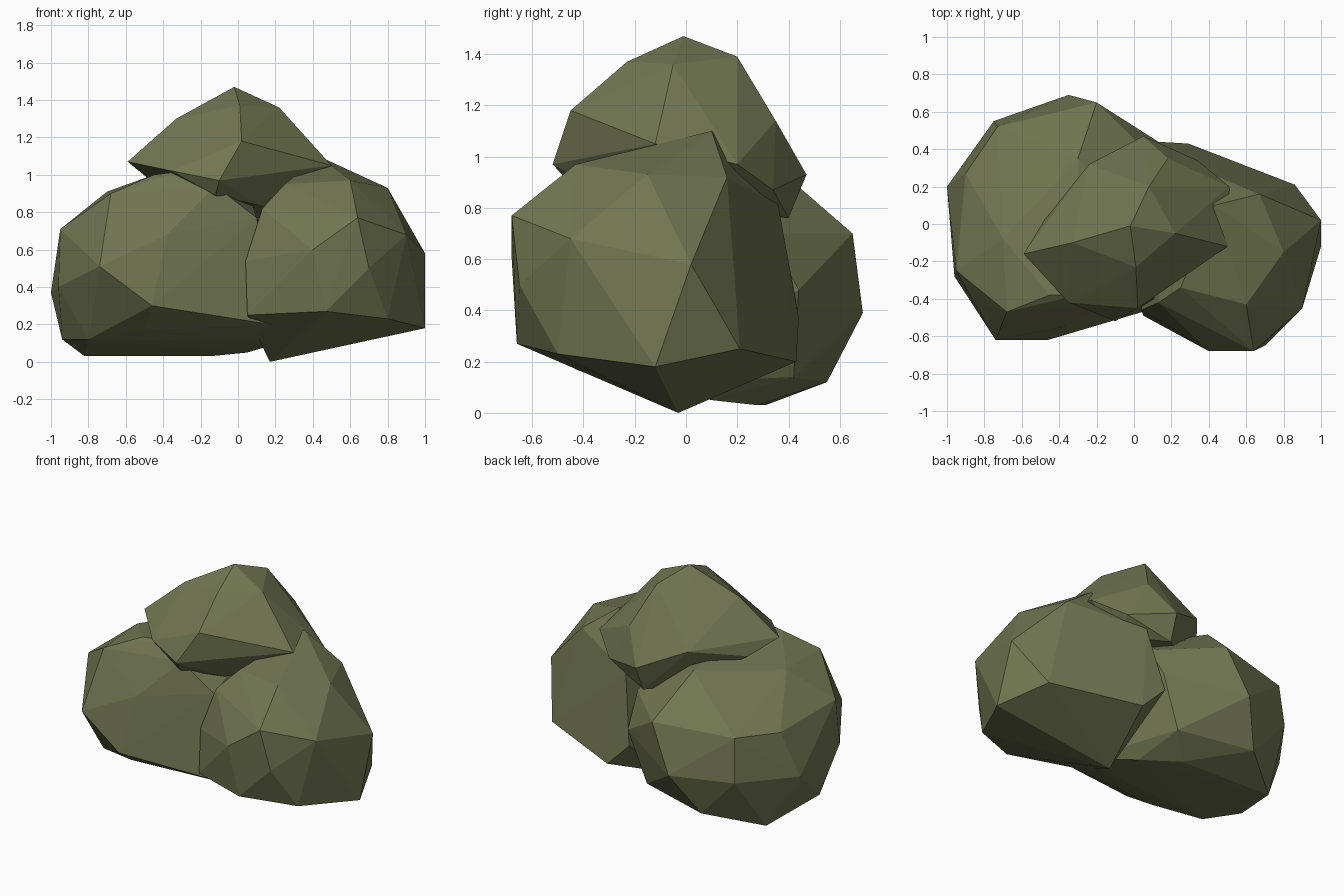
import bpy, bmesh

# One flat olive green for the whole bush
olive = bpy.data.materials.new("olive_green")
olive.diffuse_color = (0.165, 0.182, 0.082, 1.0)


def faceted_clump(name, corners):
    """Low-poly clump: the convex shell around its main corner points."""
    bm = bmesh.new()
    for p in corners:
        bm.verts.new(p)
    bmesh.ops.convex_hull(bm, input=bm.verts[:])
    bmesh.ops.delete(bm, geom=[v for v in bm.verts if not v.link_faces], context='VERTS')
    bmesh.ops.recalc_face_normals(bm, faces=bm.faces[:])
    for f in bm.faces:
        f.smooth = False
    mesh = bpy.data.meshes.new(name)
    bm.to_mesh(mesh)
    bm.free()
    mesh.materials.append(olive)
    obj = bpy.data.objects.new(name, mesh)
    bpy.context.collection.objects.link(obj)
    return obj


# Large left clump, reaching furthest back
faceted_clump("left_clump", [
    (-0.82, 0.31, 0.03), (-0.15, 0.28, 0.03), (0.05, 0.10, 0.05),      # underside
    (-0.80, -0.30, 0.12), (-0.50, -0.43, 0.17), (-0.94, -0.09, 0.12),
    (-0.50, 0.55, 0.12), (0.00, 0.42, 0.14), (0.25, -0.20, 0.11),
    (0.18, -0.43, 0.20), (-0.46, -0.62, 0.30),
    (-1.00, 0.20, 0.37), (-0.96, -0.28, 0.40), (-0.35, 0.69, 0.39),    # waist
    (-0.74, -0.62, 0.51), (-0.75, 0.55, 0.39), (0.13, 0.44, 0.48),
    (-0.95, -0.25, 0.71), (-0.80, -0.43, 0.72), (-0.38, -0.55, 0.68),  # shoulder
    (0.10, -0.40, 0.77), (-0.20, 0.65, 0.70), (-0.90, 0.27, 0.67),
    (-0.73, 0.52, 0.68), (0.14, 0.32, 0.70),
    (-0.68, -0.47, 0.90), (-0.70, -0.08, 0.91), (-0.45, -0.38, 1.00),  # crown
    (-0.30, -0.38, 1.02), (-0.12, -0.43, 0.94), (-0.30, 0.35, 0.96),
    (0.06, 0.00, 0.90),
])

# Right clump, reaching furthest forward
faceted_clump("right_clump", [
    (0.17, -0.03, 0.00), (1.00, -0.12, 0.18), (0.86, 0.21, 0.25),      # underside
    (0.29, 0.43, 0.20), (0.80, -0.50, 0.23), (0.47, -0.66, 0.27),
    (0.05, -0.49, 0.25),
    (0.12, 0.44, 0.37), (0.70, -0.65, 0.50), (0.04, -0.46, 0.54),      # waist
    (0.40, -0.68, 0.60), (1.00, 0.02, 0.58), (0.90, -0.45, 0.68),
    (0.64, -0.68, 0.77), (0.20, 0.36, 0.81), (0.13, -0.42, 0.82),      # shoulder
    (0.67, 0.16, 0.92), (0.80, -0.15, 0.93), (0.60, -0.43, 0.97),      # crown
    (0.25, -0.34, 0.95), (0.43, 0.10, 1.10),
])

# Smaller top clump, sitting over the joint
faceted_clump("top_clump", [
    (0.10, -0.28, 0.84), (-0.12, -0.45, 0.89), (0.34, 0.34, 0.87),     # underside
    (-0.20, 0.22, 0.80), (0.04, 0.40, 0.76), (0.30, 0.20, 0.79),
    (-0.10, -0.52, 0.97), (-0.35, -0.42, 1.02), (-0.59, -0.16, 1.07),  # rim
    (-0.48, 0.02, 0.98), (-0.24, 0.32, 1.06), (0.05, 0.47, 0.93),
    (0.51, 0.20, 0.97), (0.50, -0.12, 1.05),
    (0.02, -0.45, 1.18), (-0.33, -0.10, 1.30), (0.18, 0.35, 1.14),     # dome
    (0.01, -0.23, 1.37), (0.22, -0.05, 1.36), (0.08, 0.20, 1.39),
    (-0.02, -0.01, 1.47),
])
